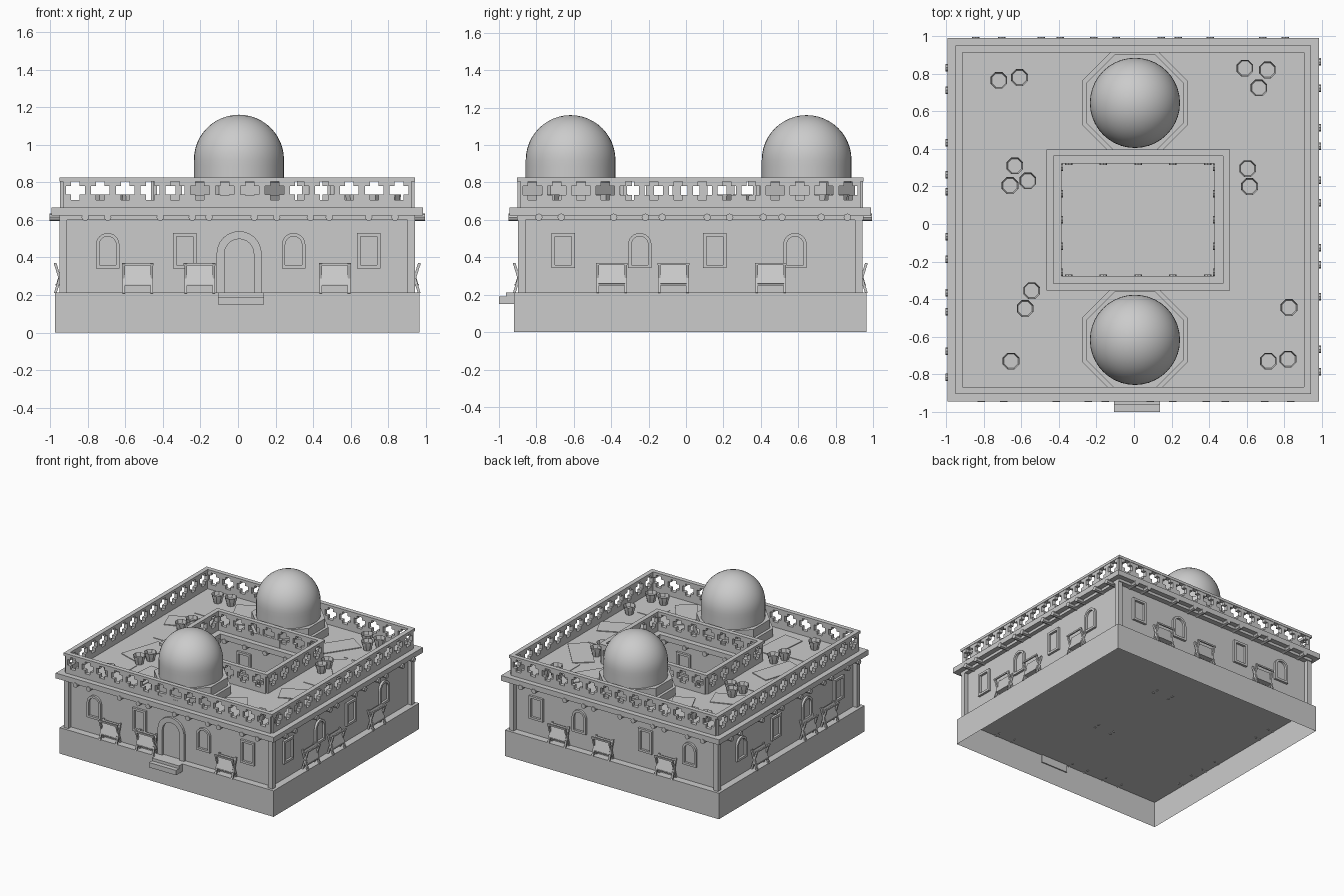
import bpy, bmesh
from math import pi, sin, cos, radians
from mathutils import Matrix, Vector

cube = bpy.data.objects.get("Cube")
if cube:
    bpy.data.objects.remove(cube)

stone = bpy.data.materials.new("pale_stone_grey")
stone.use_nodes = True
GREY = (0.6, 0.6, 0.6, 1)
stone.diffuse_color = GREY
stone.node_tree.nodes["Principled BSDF"].inputs["Base Color"].default_value = GREY

MID = Vector((-0.004, 0.023, 0))     # centre of the building
YARD = Vector((0.022, 0.022, 0))     # centre of the courtyard
FLOOR, EAVE, ROOF = 0.213, 0.622, 0.665


def finish(name, bm, matrix=Matrix()):
    bmesh.ops.recalc_face_normals(bm, faces=bm.faces)
    mesh = bpy.data.meshes.new(name)
    bm.to_mesh(mesh)
    bm.free()
    mesh.materials.append(stone)
    ob = bpy.data.objects.new(name, mesh)
    bpy.context.collection.objects.link(ob)
    ob.matrix_world = matrix
    return ob


def add_box(bm, lo, hi, turn=Matrix()):
    lo, hi = Vector(lo), Vector(hi)
    place = Matrix.Translation((lo + hi) / 2) @ turn @ Matrix.Diagonal((*(hi - lo), 1))
    return bmesh.ops.create_cube(bm, size=1, matrix=place)["verts"]


def box(name, lo, hi, matrix=Matrix()):
    bm = bmesh.new()
    add_box(bm, lo, hi)
    return finish(name, bm, matrix)


def frame(name, outer, inner, depth, matrix=Matrix()):
    """Extruded band between two outlines with equal point counts."""
    bm = bmesh.new()
    a = [bm.verts.new(p) for p in outer]
    b = [bm.verts.new(p) for p in inner]
    n = len(a)
    faces = [bm.faces.new((a[i], a[(i + 1) % n], b[(i + 1) % n], b[i])) for i in range(n)]
    moved = bmesh.ops.extrude_face_region(bm, geom=faces, use_keep_orig=True)["geom"]
    verts = [v for v in moved if isinstance(v, bmesh.types.BMVert)]
    bmesh.ops.translate(bm, verts=verts, vec=depth)
    return finish(name, bm, matrix)


def rect(centre, half, z):
    return [centre + Vector((sx * half[0], sy * half[1], z))
            for sx, sy in ((-1, -1), (1, -1), (1, 1), (-1, 1))]


def ring(name, outer, inner, z0, z1):
    return frame(name, rect(*outer, z0), rect(*inner, z0), (0, 0, z1 - z0))


def grow(half, d):
    return (half[0] + d, half[1] + d)


def wall_matrix(centre, half, side, inward=False):
    """Local x runs along the wall, local -y points out of its face."""
    d = half[1] if side % 2 == 0 else half[0]
    turn = Matrix.Rotation(side * pi / 2, 4, "Z")
    return Matrix.Translation(centre) @ turn @ Matrix.Translation((0, d if inward else -d, 0))


# Plinth, open underneath, with its top as the floor
bm = bmesh.new()
add_box(bm, MID - Vector((0.97, 0.942, 0)), MID + Vector((0.97, 0.942, FLOOR)))
bm.faces.ensure_lookup_table()
bmesh.ops.delete(bm, geom=[f for f in bm.faces if f.calc_center_median().z < 0.01], context="FACES")
finish("plinth", bm)

# Walls, roof slab and eaves
WALL, CORNICE, PARAPET = (0.912, 0.884), (0.988, 0.967), (0.946, 0.927)
YARD_WALL, YARD_CORNICE, YARD_PARAPET = (0.482, 0.374), (0.407, 0.299), (0.489, 0.376)
ring("outer_walls", (MID, WALL), (MID, grow(WALL, -0.03)), FLOOR, EAVE)
ring("courtyard_walls", (YARD, grow(YARD_WALL, 0.03)), (YARD, YARD_WALL), FLOOR, EAVE)
ring("roof_slab", (MID, CORNICE), (YARD, YARD_CORNICE), EAVE, ROOF)
ring("eave_moulding", (MID, PARAPET), (MID, WALL), 0.6, EAVE)
for sx in (-1, 1):
    for sy in (-1, 1):
        c = MID + Vector((sx * 0.926, sy * 0.9, 0))
        box("corner_pillar", c + Vector((-0.02, -0.02, FLOOR)), c + Vector((0.02, 0.02, EAVE)))


# Parapets with cross-shaped openings
def parapet(name, length, count, matrix):
    bm = bmesh.new()
    pitch, top = length / count, 0.808
    arm, core, mid = 0.05, 0.023, 0.757
    zs = [ROOF, mid - arm, mid - core, mid + core, mid + arm, top]
    xs = [-pitch / 2, -arm, -core, core, arm, pitch / 2]
    for k in range(count):
        x0 = (k + 0.5) * pitch - length / 2
        for i in range(5):
            for j in range(5):
                if (i == 2 and 0 < j < 4) or (j == 2 and 0 < i < 4):
                    continue
                bm.faces.new([bm.verts.new((x0 + xs[i + a], 0, zs[j + b]))
                              for a, b in ((0, 0), (1, 0), (1, 1), (0, 1))])
    bmesh.ops.remove_doubles(bm, verts=bm.verts, dist=0.0005)
    ob = finish(name, bm, matrix)
    solid = ob.modifiers.new("thickness", "SOLIDIFY")
    solid.thickness, solid.offset = 0.03, 0


for name, centre, half, counts in (("outer", MID, PARAPET, (14, 14)),
                                   ("courtyard", YARD, YARD_PARAPET, (7, 5))):
    line = grow(half, -0.018)
    for side in range(4):
        parapet(name + "_parapet", 2 * line[side % 2], counts[side % 2],
                wall_matrix(centre, line, side))
    ring(name + "_parapet_rail", (centre, half), (centre, grow(half, -0.037)), 0.805, 0.826)


# Roof beam ends
def beam(u, reach, matrix):
    bm = bmesh.new()
    bmesh.ops.create_cone(bm, cap_ends=True, segments=8, radius1=0.02, radius2=0.02, depth=reach,
                          matrix=Matrix.Translation((u, -reach / 2, 0.614)) @ Matrix.Rotation(pi / 2, 4, "X"))
    finish("beam_end", bm, matrix)


# Windows and doors
def outline(w, z0, z1, arched):
    r = w / 2
    if not arched:
        return [(-r, 0, z0), (r, 0, z0), (r, 0, z1), (-r, 0, z1)]
    arc = [(r * cos(pi * i / 12), 0, z1 - r + r * sin(pi * i / 12)) for i in range(13)]
    return [(-r, 0, z0), (r, 0, z0)] + arc


def opening(name, u, w, z0, z1, border, arched, matrix):
    sill = z0 + (0 if name == "door_frame" else border)
    frame(name, outline(w, z0, z1, arched), outline(w - 2 * border, sill, z1 - border, arched),
          (0, -0.018, 0), matrix @ Matrix.Translation((u, 0, 0)))


def window(u, arched, matrix):
    opening("window_frame", u, 0.125, 0.342, 0.53, 0.018, arched, matrix)


# Folding chairs with crossed legs and a sling
def chair(u, matrix):
    bm = bmesh.new()
    for s in (-1, 1):
        for lean in (-1, 1):
            add_box(bm, (s * 0.075 - 0.007, -0.04, 0.205), (s * 0.075 + 0.007, -0.026, 0.372),
                    Matrix.Rotation(radians(17 * lean), 4, "X"))
    add_box(bm, (-0.07, -0.036, 0.255), (0.07, -0.028, 0.365), Matrix.Rotation(radians(-17), 4, "X"))
    add_box(bm, (-0.07, -0.055, 0.25), (0.07, -0.01, 0.258))
    add_box(bm, (-0.085, -0.064, 0.358), (0.085, -0.052, 0.37))
    finish("folding_chair", bm, matrix @ Matrix.Translation((u, 0, 0)))


BEAMS = (-0.81, -0.69, -0.41, -0.24, -0.15, 0.09, 0.21, 0.39, 0.49, 0.7, 0.84)
LAYOUT = (  # arched windows, square windows, chairs
    ((-0.69, 0.3), (-0.28, 0.7), (-0.53, -0.2, 0.52)),
    ((-0.27, 0.56), (-0.68, 0.13), (-0.42, -0.09, 0.43)),
    ((-0.33, 0.67), (-0.72, 0.27), (-0.5, -0.1, 0.47)),
    ((-0.58, 0.27), (-0.13, 0.68), (-0.37, 0.26, 0.53)),
)
for side, (arches, squares, chairs) in enumerate(LAYOUT):
    m = wall_matrix(MID, WALL, side)
    for u in arches:
        window(u, True, m)
    for u in squares:
        window(u, False, m)
    for u in chairs:
        chair(u, m)
    for u in BEAMS:
        beam(u, CORNICE[0] - WALL[0] + 0.012, m)
    # Courtyard side
    m = wall_matrix(YARD, YARD_WALL, side, True)
    window(-0.24, False, m)
    window(0.24, True, m)
    for k in range(5):
        beam((k - 2) * (0.185 if side % 2 == 0 else 0.14), 0.083, m)
    if side % 2 == 0:
        chair(0, m)

front = wall_matrix(MID, WALL, 0)
opening("door_frame", 0.01, 0.24, FLOOR, 0.54, 0.042, True, front)
box("lower_step", (-0.107, -1, 0.15), (0.138, -0.91, 0.19))
box("upper_step", (-0.107, -0.963, 0.165), (0.138, -0.91, FLOOR))

# Domes on stepped octagonal drums
for y in (0.645, -0.617):
    for r, z0, z1 in ((0.305, ROOF, 0.73), (0.28, 0.73, 0.8)):
        bm = bmesh.new()
        turn = Matrix.Rotation(pi / 8, 4, "Z")
        bmesh.ops.create_cone(bm, cap_ends=True, segments=8, radius1=r, radius2=r, depth=z1 - z0, matrix=turn)
        finish("dome_drum", bm, Matrix.Translation((0.005, y, (z0 + z1) / 2)))
    bm = bmesh.new()
    R = 0.24
    bmesh.ops.create_uvsphere(bm, u_segments=40, v_segments=24, radius=R)
    for v in bm.verts:
        flat = Vector((v.co.x, v.co.y, 0))
        if v.co.z < -0.001 and flat.length > 0.001:
            v.co = flat.normalized() * R + Vector((0, 0, v.co.z))
    dome = finish("dome", bm, Matrix.Translation((0.005, y, 0.92)))
    for p in dome.data.polygons:
        p.use_smooth = True

# Rugs and square mats lying on the roof
RUGS = ((-0.43, 0.685, -65), (-0.69, 0.35, 21), (-0.655, -0.25, 72), (-0.41, -0.62, 85),
        (0.45, 0.625, 56), (0.72, 0.33, -49), (0.73, -0.205, 26), (0.46, -0.67, -53))
for x, y, a in RUGS:
    box("rug", (-0.172, -0.083, 0), (0.172, 0.083, 0.006),
        Matrix.Translation((x, y, ROOF)) @ Matrix.Rotation(radians(a), 4, "Z"))
for x in (-0.66, 0.698):
    for y in (0.59, 0.06, -0.58):
        box("mat", (-0.09, -0.083, 0), (0.09, 0.083, 0.004), Matrix.Translation((x, y, ROOF)))

# Open octagonal pots
POTS = ((-0.72, 0.765), (-0.61, 0.78), (-0.635, 0.31), (-0.66, 0.205), (-0.565, 0.23),
        (-0.545, -0.355), (-0.58, -0.45), (-0.655, -0.73), (0.59, 0.83), (0.71, 0.82),
        (0.665, 0.725), (0.605, 0.295), (0.615, 0.2), (0.825, -0.445), (0.715, -0.73), (0.82, -0.72))
for x, y in POTS:
    bm = bmesh.new()
    bmesh.ops.create_cone(bm, cap_ends=True, segments=8, radius1=0.03, radius2=0.048, depth=0.07,
                          matrix=Matrix.Rotation(pi / 8, 4, "Z"))
    top = [f for f in bm.faces if f.calc_center_median().z > 0.03]
    bmesh.ops.inset_region(bm, faces=top, thickness=0.006)
    bmesh.ops.translate(bm, verts=top[0].verts, vec=(0, 0, -0.03))
    finish("pot", bm, Matrix.Translation((x, y, ROOF + 0.035)))
